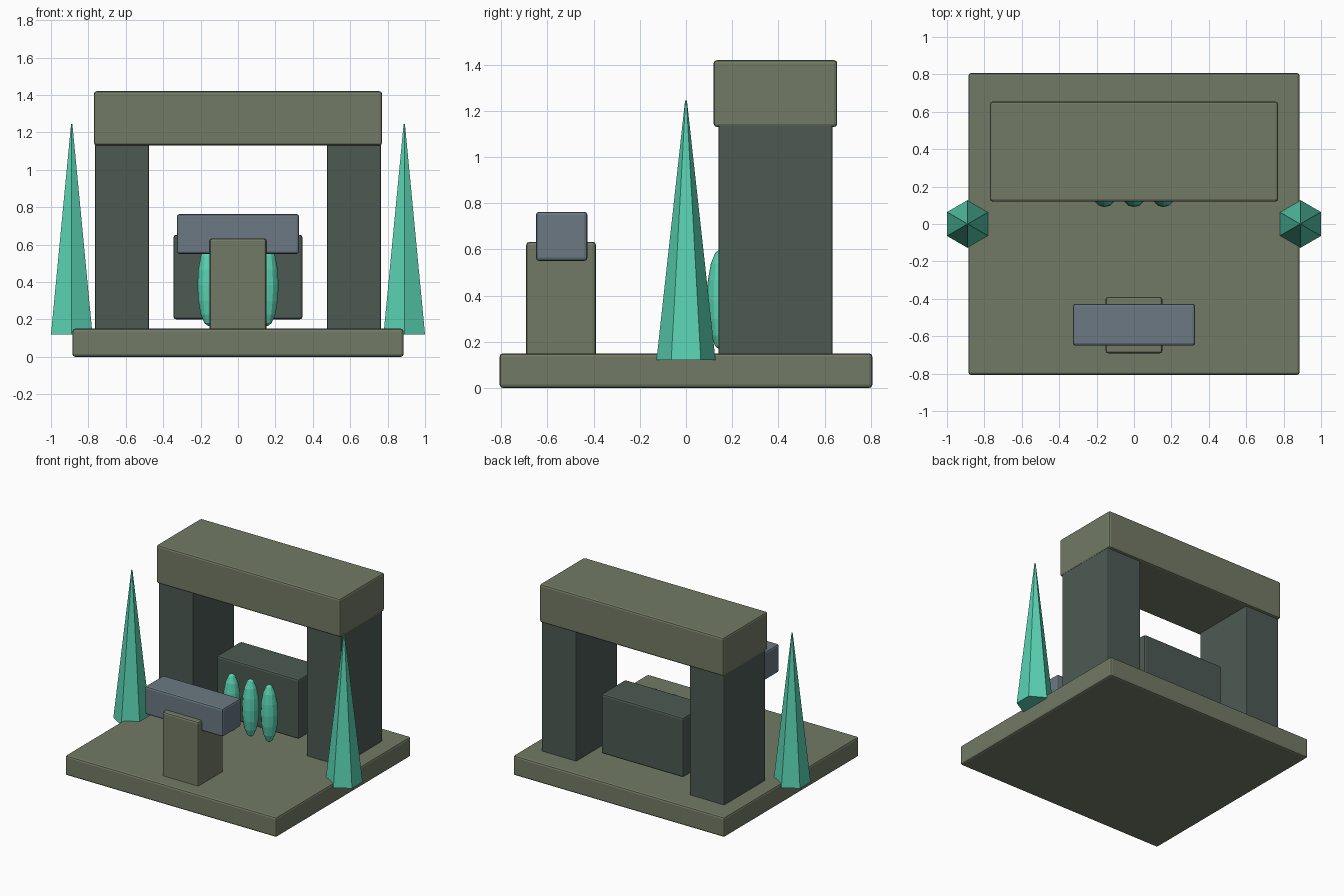
import bpy

if "Cube" in bpy.data.objects:
    bpy.data.objects.remove(bpy.data.objects["Cube"])


def material(name, rgb):
    m = bpy.data.materials.new(name)
    m.diffuse_color = (*rgb, 1)
    m.use_nodes = True
    m.node_tree.nodes["Principled BSDF"].inputs["Base Color"].default_value = m.diffuse_color
    return m


olive = material("olive_stone", (0.17, 0.195, 0.13))
dark = material("dark_green_stone", (0.073, 0.102, 0.088))
slate = material("slate_blue", (0.145, 0.19, 0.225))
teal = material("teal_crystal", (0.10, 0.64, 0.44))


def finish(name, mat):
    ob = bpy.context.object
    ob.name = name
    ob.data.materials.append(mat)
    return ob


def box(name, mat, x, y, z, bevel=0.014):
    """Bevelled block from (min, max) ranges."""
    ranges = (x, y, z)
    bpy.ops.mesh.primitive_cube_add(size=1, location=[(a + b) / 2 for a, b in ranges])
    ob = finish(name, mat)
    ob.scale = [b - a for a, b in ranges]
    bpy.ops.object.transform_apply(location=False, rotation=False, scale=True)
    mod = ob.modifiers.new("bevel", "BEVEL")
    mod.width = bevel
    mod.segments = 2
    return ob


# floor slab
box("base_slab", olive, (-0.885, 0.885), (-0.807, 0.807), (0, 0.15))

# gate: two pillars and a lintel
for side, s in (("left", -1), ("right", 1)):
    x = sorted((s * 0.475, s * 0.765))
    box(side + "_pillar", dark, x, (0.14, 0.635), (0.004, 1.15), 0.008)
box("lintel", olive, (-0.77, 0.77), (0.12, 0.655), (1.13, 1.42))

# block between the pillars
box("back_block", dark, (-0.345, 0.345), (0.235, 0.525), (0.2, 0.652))

# front pedestal with cross bar
box("pedestal", olive, (-0.152, 0.152), (-0.692, -0.39), (0.12, 0.633))
box("cross_bar", slate, (-0.327, 0.327), (-0.65, -0.427), (0.55, 0.763))

# three faceted pods in front of the block
for i in (-1, 0, 1):
    bpy.ops.mesh.primitive_uv_sphere_add(segments=12, ring_count=8, radius=1,
                                         location=(i * 0.157, 0.15, 0.383))
    pod = finish("pod_%d" % (i + 2), teal)
    pod.scale = (0.06, 0.06, 0.22)

# six-sided spires on both sides
for side, s in (("left", -1), ("right", 1)):
    bpy.ops.mesh.primitive_cone_add(vertices=6, radius1=0.128, radius2=0.004,
                                    depth=1.125, location=(s * 0.889, 0, 0.6825))
    finish(side + "_spire", teal)
